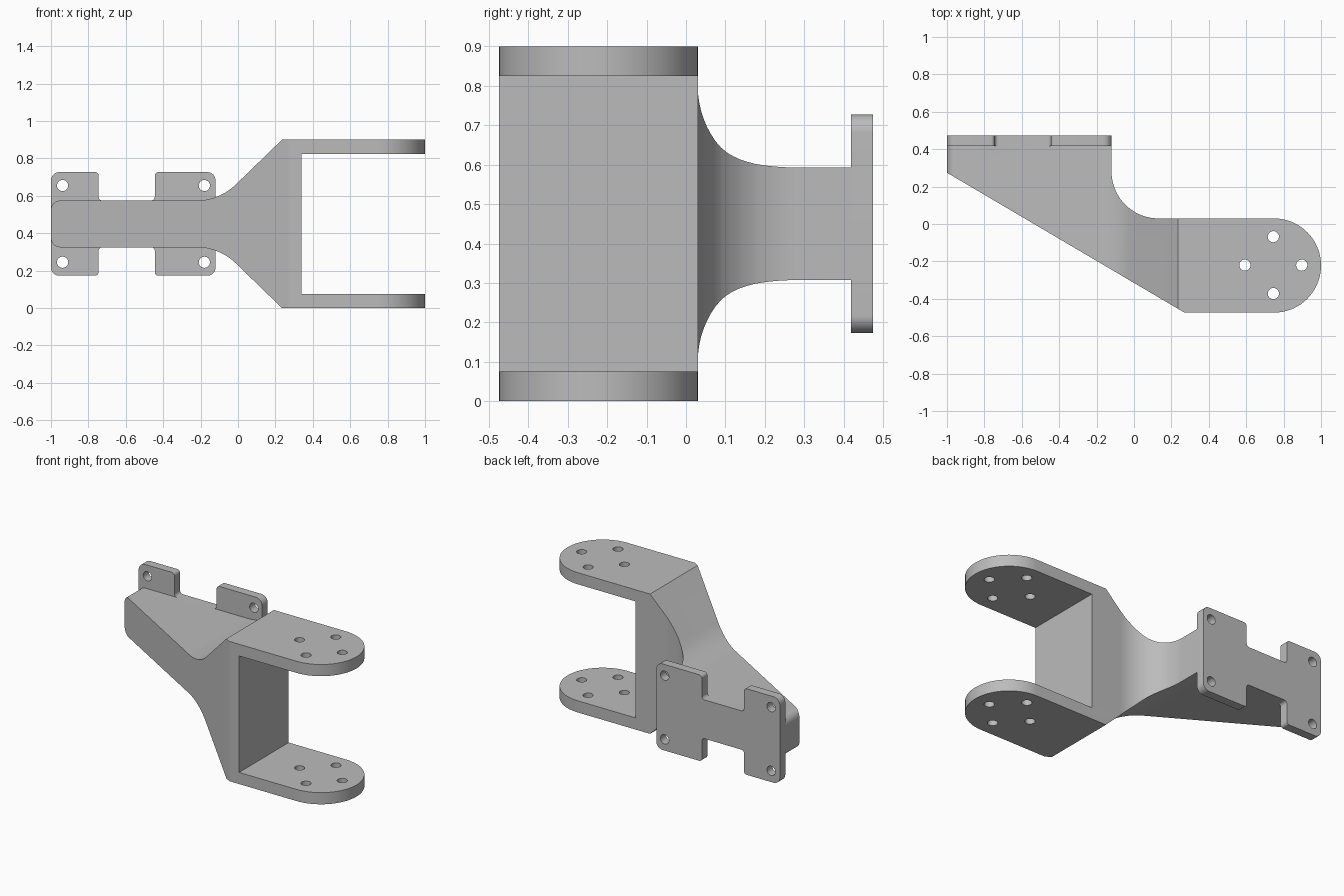
import bpy, bmesh, math
from mathutils import Vector

if "Cube" in bpy.data.objects:
    bpy.data.objects.remove(bpy.data.objects["Cube"], do_unlink=True)

MID = 0.45  # height of the horizontal symmetry plane

grey = bpy.data.materials.new("plain grey")
grey.use_nodes = True
grey.diffuse_color = (0.5, 0.5, 0.5, 1)
grey.node_tree.nodes["Principled BSDF"].inputs["Base Color"].default_value = (0.5, 0.5, 0.5, 1)


def rounded(corners):
    """Outline from (u, v, radius) corners, with each corner filleted."""
    out = []
    for i, (u, v, r) in enumerate(corners):
        p = Vector((u, v))
        if r == 0:
            out.append(p)
            continue
        a = (Vector(corners[i - 1][:2]) - p).normalized()
        b = (Vector(corners[(i + 1) % len(corners)][:2]) - p).normalized()
        half = a.angle(b) / 2
        centre = p + (a + b).normalized() * r / math.sin(half)
        start = p + a * r / math.tan(half) - centre
        end = p + b * r / math.tan(half) - centre
        sweep = math.atan2(start.x * end.y - start.y * end.x, start.dot(end))
        n = max(4, round(abs(sweep) / math.radians(5)))
        for k in range(n + 1):
            t = sweep * k / n
            c, s = math.cos(t), math.sin(t)
            out.append(centre + Vector((start.x * c - start.y * s, start.x * s + start.y * c)))
    return [p for i, p in enumerate(out) if (p - out[i - 1]).length > 1e-5]


def prism(name, outlines, axis, lo, hi):
    """Extrude flat outlines along y (outline is x, z) or z (outline is x, y)."""
    bm = bmesh.new()
    for pts in outlines:
        place = (lambda p: (p[0], lo, p[1])) if axis == "y" else (lambda p: (p[0], p[1], lo))
        face = bm.faces.new([bm.verts.new(place(p)) for p in pts])
        new = bmesh.ops.extrude_face_region(bm, geom=[face])["geom"]
        move = Vector((0, hi - lo, 0)) if axis == "y" else Vector((0, 0, hi - lo))
        bmesh.ops.translate(bm, verts=[g for g in new if isinstance(g, bmesh.types.BMVert)], vec=move)
    bmesh.ops.recalc_face_normals(bm, faces=bm.faces)
    mesh = bpy.data.meshes.new(name)
    bm.to_mesh(mesh)
    bm.free()
    mesh.materials.append(grey)
    obj = bpy.data.objects.new(name, mesh)
    bpy.context.collection.objects.link(obj)
    return obj


def combine(target, tool, operation):
    mod = target.modifiers.new(operation, "BOOLEAN")
    mod.operation, mod.solver, mod.object = operation, "EXACT", tool
    bpy.context.view_layer.objects.active = target
    bpy.ops.object.modifier_apply(modifier=mod.name)
    bpy.data.objects.remove(tool, do_unlink=True)


def mirrored(upper):
    """Close an upper half outline with its reflection about the mid height."""
    low = [(u, -v, r) for u, v, r in reversed(upper)]
    return [(u, v + MID, r) for u, v, r in upper + low]


def circles(centres, r=0.03, n=24):
    return [[(u + r * math.cos(math.tau * k / n), v + r * math.sin(math.tau * k / n))
             for k in range(n)] for u, v in centres]


# Bracket body: plan outline intersected with the flared front outline
plan = rounded([(-1.2, 0.44, 0), (-1.2, 0.392, 0), (0.27, -0.474, 0), (1, -0.474, 0.252),
                (1, 0.03, 0.252), (-0.12, 0.03, 0.25), (-0.12, 0.44, 0)])
bracket = prism("bracket", [plan], "z", -0.2, 1.1)
flare = rounded(mirrored([(-1, 0.125, 0.05), (-0.1, 0.125, 0.3), (0.235, 0.45, 0), (1.2, 0.45, 0)]))
combine(bracket, prism("flare", [flare], "y", -0.7, 0.7), "INTERSECT")

# Gap between the two fork arms
gap = [(0.34, 0.075), (1.2, 0.075), (1.2, 0.825), (0.34, 0.825)]
combine(bracket, prism("fork_gap", [gap], "y", -0.7, 0.7), "DIFFERENCE")

# Rear mounting plate with four ears
ears = rounded(mirrored([(-1, 0.277, 0.045), (-0.745, 0.277, 0.02), (-0.745, 0.125, 0.02),
                         (-0.445, 0.125, 0.02), (-0.445, 0.277, 0.02), (-0.12, 0.277, 0.045)]))
combine(bracket, prism("mounting_plate", [ears], "y", 0.418, 0.474), "UNION")

# Screw holes through the ears and the fork arms
ear_holes = [(x, MID + s * 0.205) for x in (-0.938, -0.18) for s in (-1, 1)]
combine(bracket, prism("ear_holes", circles(ear_holes), "y", 0.3, 0.6), "DIFFERENCE")
arm_holes = [(0.745 + 0.152 * a, -0.22 + 0.152 * b) for a, b in ((1, 0), (-1, 0), (0, 1), (0, -1))]
combine(bracket, prism("arm_holes", circles(arm_holes), "z", -0.2, 1.1), "DIFFERENCE")

# Smooth the fillets and keep the edges sharp
bpy.ops.object.select_all(action="DESELECT")
bracket.select_set(True)
bpy.context.view_layer.objects.active = bracket
bpy.ops.object.shade_smooth_by_angle(angle=math.radians(25))
